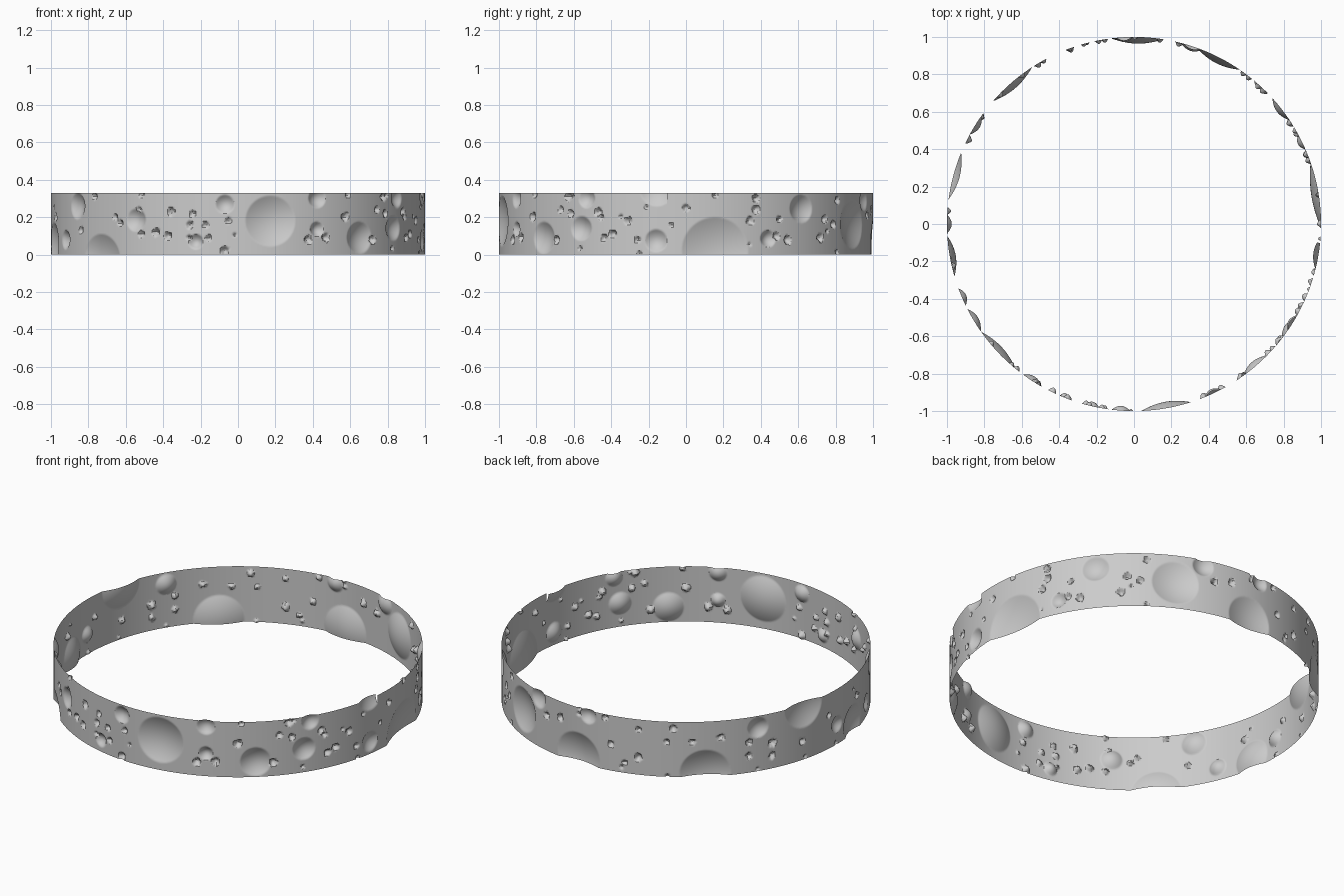
import bpy, bmesh, random
from math import radians, degrees, cos, sin, hypot, sqrt
from mathutils import Vector, noise

if "Cube" in bpy.data.objects:
    bpy.data.objects.remove(bpy.data.objects["Cube"])
random.seed(4)

HEIGHT = 0.33
COLUMNS, ROWS = 1100, 48
SEAM = -5.8   # angle in degrees where the open strip meets itself

# Bowl-shaped craters: angle, height and radius
craters = [
    (-80, .18, .135), (-49.5, .09, .085), (-137, -.03, .14), (-149, .26, .07),
    (-123, .185, .06), (-94, .27, .05), (-65, .3, .05), (-65, .135, .04),
    (-34, .14, .065), (-32, .3, .05), (-9.2, .075, .06), (-9, .35, .09),
    (9, .02, .18), (38, .245, .075), (26, .085, .045), (63, .16, .13),
    (72, .29, .06), (89, .04, .14), (93, .3, .05), (131, .02, .14),
    (148, .26, .06), (165, .32, .13), (190, .06, .11), (203, .08, .05),
    (180, .12, .05), (-103, .07, .04),
]

# Small ragged pits: angle and height
pits_front = [
    (-140, .31), (-131, .2), (-129, .17), (-121, .32), (-122, .24), (-121, .11),
    (-116, .12), (-112, .1), (-111, .23), (-104, .22), (-105, .16), (-100, .16),
    (-105, .09), (-99, .09), (-93, .18), (-94, .02), (-68, .08), (-62, .09),
    (-55, .2), (-54, .32), (-42, .24), (-38, .22), (-39, .31), (-44, .08),
    (-28, .23), (-27, .2), (-26, .09), (-23, .11), (-18, .18), (-15, .08),
]
pits_back = [
    (0, .25), (9, .32), (22, .24), (20, .18), (22, .3), (30, .19), (33, .08),
    (29, .1), (46, .09), (48, .19), (52, .16), (54, .29), (76, .21), (82, .23),
    (99, .31), (101, .16), (110, .1), (110, .27), (119, .21), (121, .29),
    (127, .21), (136, .23), (145, .1), (145, .18), (153, .15), (153, .08),
    (164, .11), (176, .2), (193, .2), (213, .13),
]


def to_strip(angle, z, radius, depth, ragged):
    """Distance along the strip from the seam, height, size, depth, roughness."""
    return radians((angle - SEAM) % 360), z, radius, depth, ragged


dents = [to_strip(a, z, r, .02 + .11 * r, 0) for a, z, r in craters]
for a, z in pits_front + pits_back:
    r = random.uniform(.016, .024)
    dents.append(to_strip(a, z, r, r * 1.1, .35))
for i in range(25):
    r = random.uniform(.01, .016)
    dents.append(to_strip(random.uniform(0, 360), random.uniform(0, HEIGHT), r, r, .35))


def dent_depth(s, z, near):
    deepest = 0
    for ds, dz, r, depth, ragged in near:
        t = hypot(s - ds, z - dz) / r
        if ragged:
            t *= 1 + ragged * noise.noise(Vector((s, z, ds)) * 70)
        if t < 1:
            deepest = max(deepest, depth * (1 - t * t))
    return deepest


# Thin wall: an open strip bent into a ring and pushed inward at each dent
bm = bmesh.new()
columns = []
for i in range(COLUMNS + 1):
    s = radians(360 * i / COLUMNS)
    angle = s + radians(SEAM)
    near = [d for d in dents if abs(s - d[0]) < d[2] * 1.6]
    column = []
    for j in range(ROWS + 1):
        z = HEIGHT * j / ROWS
        radius = 1 - dent_depth(s, z, near)
        column.append(bm.verts.new((radius * cos(angle), radius * sin(angle), z)))
    columns.append(column)
for left, right in zip(columns, columns[1:]):
    for j in range(ROWS):
        bm.faces.new((left[j], right[j], right[j + 1], left[j + 1]))

mesh = bpy.data.meshes.new("cratered_ring")
bm.to_mesh(mesh)
bm.free()
ring = bpy.data.objects.new("cratered_ring", mesh)
bpy.context.collection.objects.link(ring)

# Plain grey stone
grey = bpy.data.materials.new("stone_grey")
grey.use_nodes = True
colour = (.6, .6, .6, 1)
grey.diffuse_color = colour
grey.node_tree.nodes["Principled BSDF"].inputs["Base Color"].default_value = colour
mesh.materials.append(grey)

bpy.ops.object.select_all(action="DESELECT")
ring.select_set(True)
bpy.context.view_layer.objects.active = ring
bpy.ops.object.shade_smooth_by_angle(angle=radians(35))
